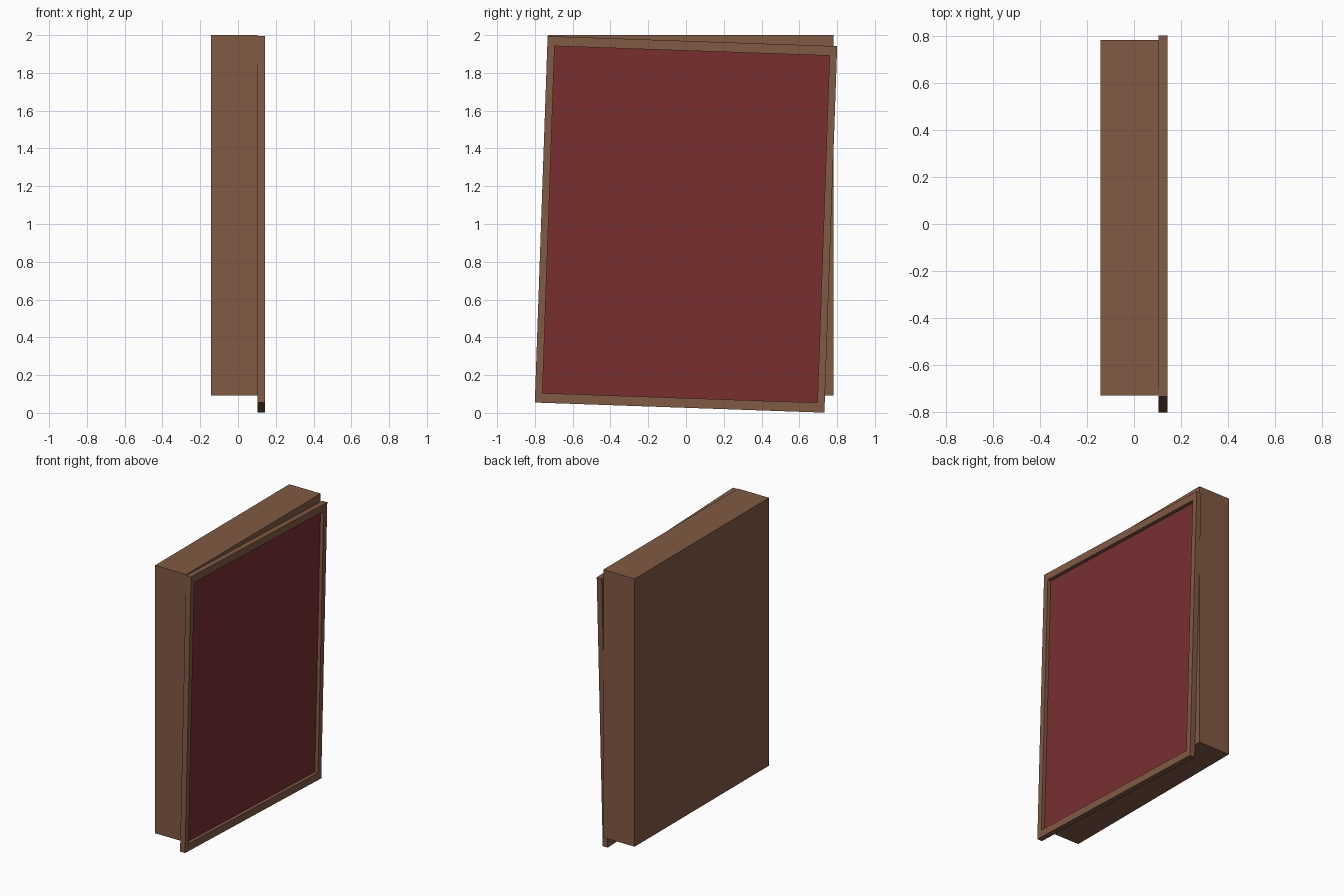
import bpy
import bmesh
import math

if "Cube" in bpy.data.objects:
    bpy.data.objects.remove(bpy.data.objects["Cube"])


def material(name, rgb):
    m = bpy.data.materials.new(name)
    m.diffuse_color = (*rgb, 1.0)
    m.use_nodes = True
    m.node_tree.nodes["Principled BSDF"].inputs["Base Color"].default_value = m.diffuse_color
    return m


brown = material("brown wood", (0.219, 0.101, 0.058))
red = material("dark red panel", (0.190, 0.028, 0.030))


def make_box(name, lo, hi, mats, edit=None):
    """Box between two corners, origin at its centre, with an optional bmesh edit."""
    size = [b - a for a, b in zip(lo, hi)]
    bm = bmesh.new()
    bmesh.ops.create_cube(bm, size=1.0)
    bmesh.ops.scale(bm, vec=size, verts=bm.verts)
    bm.normal_update()
    if edit:
        edit(bm)
    me = bpy.data.meshes.new(name)
    bm.to_mesh(me)
    bm.free()
    for m in mats:
        me.materials.append(m)
    ob = bpy.data.objects.new(name, me)
    ob.location = [(a + b) / 2 for a, b in zip(lo, hi)]
    bpy.context.collection.objects.link(ob)
    return ob


def recess_panel(bm):
    """Inset the +x face to leave a border, then sink it as the red panel."""
    face = max(bm.faces, key=lambda f: f.normal.x)
    bmesh.ops.inset_individual(bm, faces=[face], thickness=0.04)
    for v in face.verts:
        v.co.y = math.copysign(0.728, v.co.y)
        v.co.z = math.copysign(0.919, v.co.z)
    bmesh.ops.inset_individual(bm, faces=[face], thickness=0.0, depth=-0.025)
    face.material_index = 1


# Upright cabinet body
make_box("case", (-0.143, -0.73, 0.093), (0.104, 0.782, 2.0), [brown])

# Front door, hanging two degrees crooked, with its recessed panel
door = make_box("tilted_door", (0.104, -0.767, 0.0275), (0.143, 0.767, 1.9685),
                [brown, red], recess_panel)
door.rotation_euler.x = math.radians(-2)
